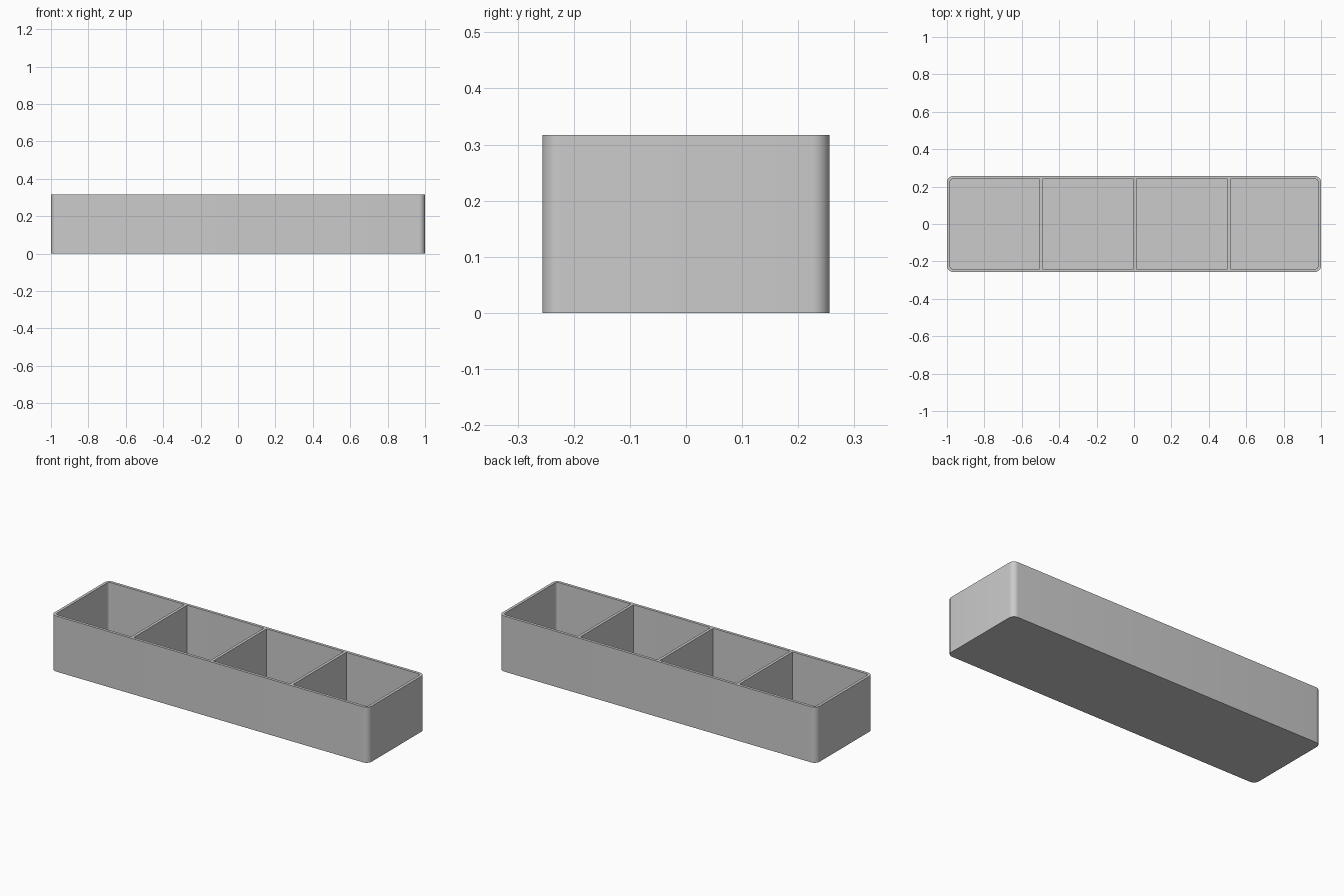
import bpy
import bmesh
from math import cos, sin, pi, radians

LENGTH, DEPTH, HEIGHT = 2.0, 0.512, 0.317
WALL, FLOOR, RADIUS = 0.016, 0.016, 0.032

cube = bpy.data.objects.get("Cube")
if cube:
    bpy.data.objects.remove(cube, do_unlink=True)

grey = bpy.data.materials.new("plain grey")
grey.use_nodes = True
colour = (0.6, 0.6, 0.6, 1)
grey.diffuse_color = colour
grey.node_tree.nodes["Principled BSDF"].inputs["Base Color"].default_value = colour


def rounded_ring(bm, hx, hy, r, z, steps=8):
    """Ring of vertices around a rounded rectangle."""
    ring = []
    for i, (sx, sy) in enumerate([(1, 1), (-1, 1), (-1, -1), (1, -1)]):
        for k in range(steps + 1):
            a = (i + k / steps) * pi / 2
            ring.append(bm.verts.new((sx * (hx - r) + r * cos(a),
                                      sy * (hy - r) + r * sin(a), z)))
    return ring


def finish(name, bm):
    bmesh.ops.recalc_face_normals(bm, faces=bm.faces)
    mesh = bpy.data.meshes.new(name)
    bm.to_mesh(mesh)
    bm.free()
    mesh.materials.append(grey)
    obj = bpy.data.objects.new(name, mesh)
    bpy.context.collection.objects.link(obj)
    return obj


# Tray: outer wall, rim, inner wall, each a strip between neighbouring rings
bm = bmesh.new()
hx, hy = LENGTH / 2, DEPTH / 2
outer = (hx, hy, RADIUS)
inner = (hx - WALL, hy - WALL, RADIUS - WALL)
rings = [rounded_ring(bm, *outer, 0), rounded_ring(bm, *outer, HEIGHT),
         rounded_ring(bm, *inner, HEIGHT), rounded_ring(bm, *inner, FLOOR)]
for a, b in zip(rings, rings[1:]):
    for i in range(len(a)):
        j = (i + 1) % len(a)
        bm.faces.new((a[i], a[j], b[j], b[i]))
bm.faces.new(rings[0])   # underside
bm.faces.new(rings[-1])  # inside floor
tray = finish("tray", bm)

bpy.ops.object.select_all(action='DESELECT')
tray.select_set(True)
bpy.context.view_layer.objects.active = tray
bpy.ops.object.shade_smooth_by_angle(angle=radians(30))

# Three dividers between the long walls, flush with the rim
for name, x in (("right_divider", -0.497), ("middle_divider", 0.005), ("left_divider", 0.507)):
    bm = bmesh.new()
    bmesh.ops.create_cube(bm, size=1)
    bmesh.ops.scale(bm, vec=(WALL, DEPTH - 2 * WALL, HEIGHT - FLOOR), verts=bm.verts)
    bmesh.ops.translate(bm, vec=(x, 0, (HEIGHT + FLOOR) / 2), verts=bm.verts)
    finish(name, bm)
